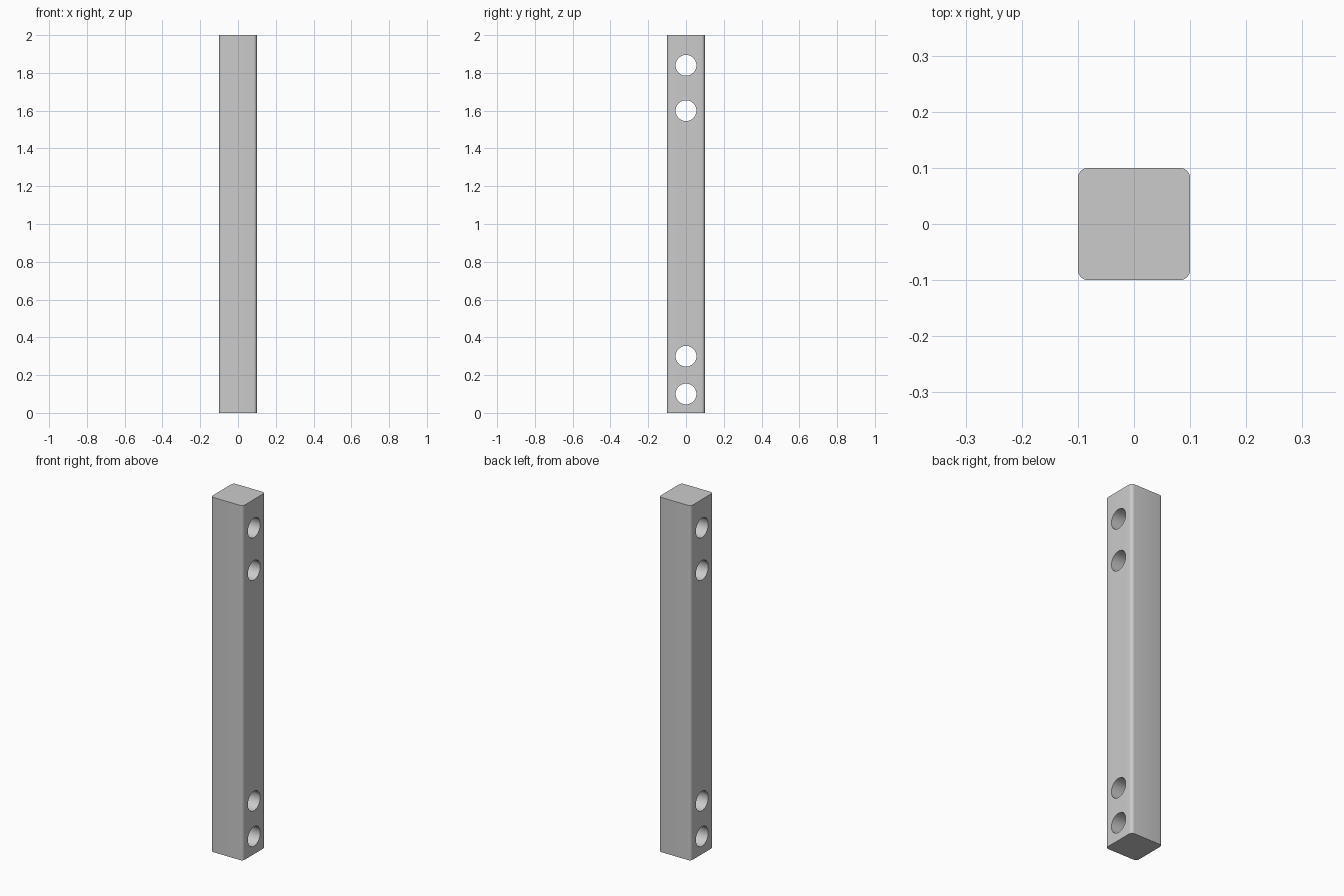
import bpy, bmesh
from math import radians
from mathutils import Matrix

if "Cube" in bpy.data.objects:
    bpy.data.objects.remove(bpy.data.objects["Cube"])

WIDTH, HEIGHT = 0.2, 2.0
EDGE_RADIUS, HOLE_RADIUS = 0.018, 0.055
HOLE_HEIGHTS = (0.10, 0.30, 1.60, 1.84)


def make_object(name, bm):
    mesh = bpy.data.meshes.new(name)
    bm.to_mesh(mesh)
    bm.free()
    obj = bpy.data.objects.new(name, mesh)
    bpy.context.collection.objects.link(obj)
    return obj


# Square post with rounded upright edges
bm = bmesh.new()
bmesh.ops.create_cube(bm, size=1, matrix=Matrix.Translation((0, 0, HEIGHT / 2))
                      @ Matrix.Diagonal((WIDTH, WIDTH, HEIGHT, 1)))
uprights = [e for e in bm.edges
            if abs(e.verts[0].co.z - e.verts[1].co.z) > HEIGHT / 2]
bmesh.ops.bevel(bm, geom=uprights, offset=EDGE_RADIUS, segments=6,
                profile=0.5, affect='EDGES')
post = make_object("post", bm)

# Cutter: four cylinders running left to right
bm = bmesh.new()
for z in HOLE_HEIGHTS:
    bmesh.ops.create_cone(bm, cap_ends=True, segments=48, depth=WIDTH * 2,
                          radius1=HOLE_RADIUS, radius2=HOLE_RADIUS,
                          matrix=Matrix.Translation((0, 0, z))
                          @ Matrix.Rotation(radians(90), 4, 'Y'))
cutter = make_object("hole_cutter", bm)
cutter.hide_render = True

# Drill the through holes
drill = post.modifiers.new("rail_holes", 'BOOLEAN')
drill.operation = 'DIFFERENCE'
drill.solver = 'EXACT'
drill.object = cutter
bpy.context.view_layer.objects.active = post
post.select_set(True)
bpy.ops.object.modifier_apply(modifier=drill.name)
bpy.data.objects.remove(cutter)

# Smooth the rounded edges and hole walls, keep the rims sharp
bpy.ops.object.shade_smooth_by_angle(angle=radians(30))
